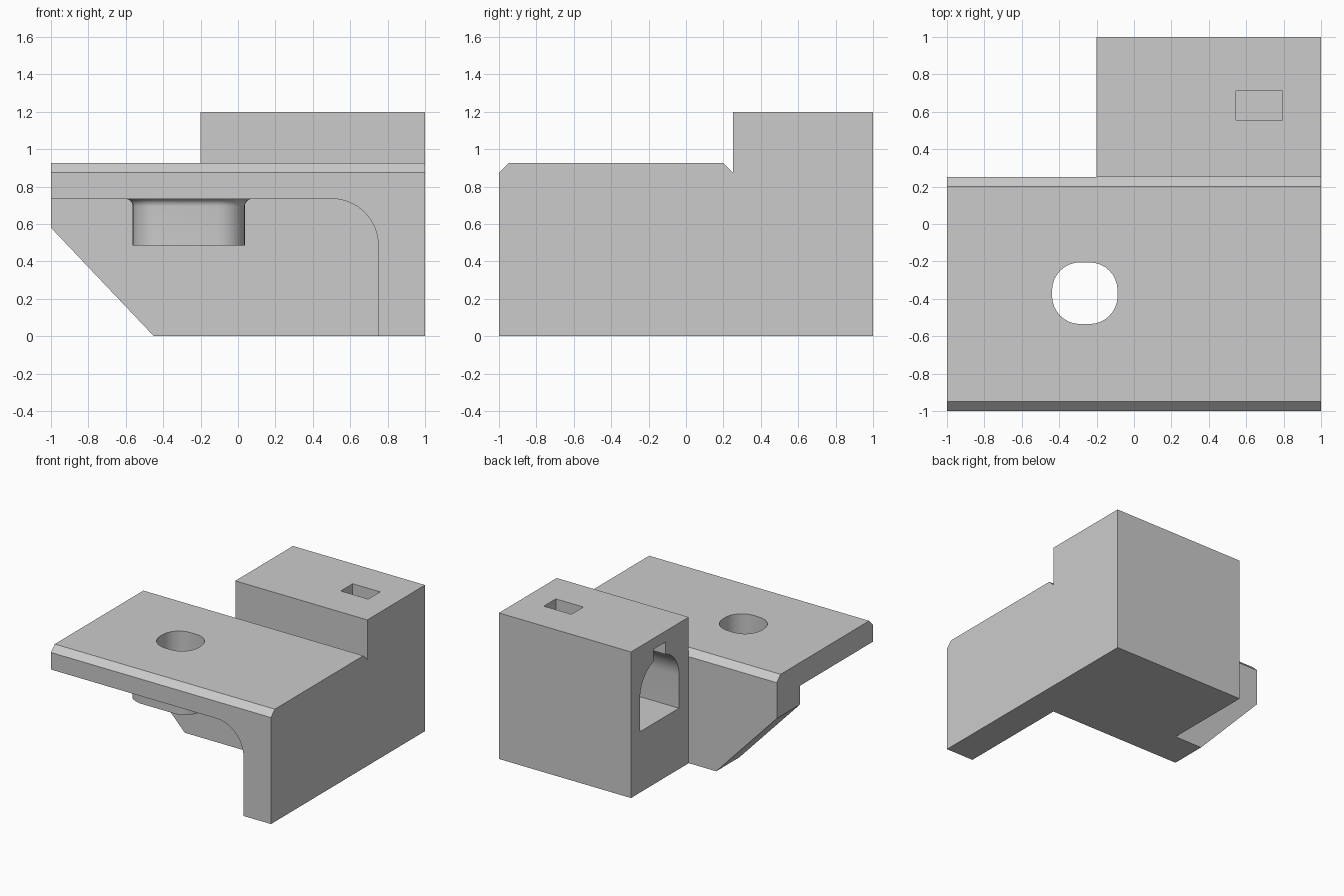
import bpy, bmesh, math
from mathutils import Vector

old = bpy.data.objects.get("Cube")
if old:
    bpy.data.objects.remove(old, do_unlink=True)

grey = bpy.data.materials.new("plain_grey")
grey.use_nodes = True
colour = (0.6, 0.6, 0.6, 1)
grey.diffuse_color = colour
grey.node_tree.nodes["Principled BSDF"].inputs["Base Color"].default_value = colour


def arc(cx, cy, r, start, end, steps=12):
    angles = [math.radians(start + (end - start) * i / steps) for i in range(steps + 1)]
    return [(cx + r * math.cos(a), cy + r * math.sin(a)) for a in angles]


def rounded_rect(cx, cy, hx, hy, r):
    corners = [(1, 1, 0), (-1, 1, 90), (-1, -1, 180), (1, -1, 270)]
    return [p for sx, sy, a in corners
            for p in arc(cx + sx * (hx - r), cy + sy * (hy - r), r, a, a + 90, 8)]


def rect(a0, b0, a1, b1):
    return [(a0, b0), (a1, b0), (a1, b1), (a0, b1)]


def loft(name, rings):
    """Closed solid through rings of 3D points."""
    bm = bmesh.new()
    loops = [[bm.verts.new(p) for p in ring] for ring in rings]
    n = len(loops[0])
    for low, high in zip(loops, loops[1:]):
        for i in range(n):
            j = (i + 1) % n
            bm.faces.new((low[i], low[j], high[j], high[i]))
    bm.faces.new(loops[0])
    bm.faces.new(loops[-1])
    bmesh.ops.recalc_face_normals(bm, faces=bm.faces)
    mesh = bpy.data.meshes.new(name)
    bm.to_mesh(mesh)
    bm.free()
    mesh.materials.append(grey)
    obj = bpy.data.objects.new(name, mesh)
    bpy.context.collection.objects.link(obj)
    return obj


def prism(name, profile, axis, start, end):
    """Extrude a 2D profile along x (y, z), y (x, z) or z (x, y)."""
    place = {"x": lambda p, d: (d, p[0], p[1]),
             "y": lambda p, d: (p[0], d, p[1]),
             "z": lambda p, d: (p[0], p[1], d)}[axis]
    return loft(name, [[Vector(place(p, d)) for p in profile] for d in (start, end)])


def combine(body, tool, operation="DIFFERENCE"):
    mod = body.modifiers.new(tool.name, "BOOLEAN")
    mod.operation, mod.object, mod.solver = operation, tool, "EXACT"
    bpy.context.view_layer.objects.active = body
    bpy.ops.object.modifier_apply(modifier=mod.name)
    bpy.data.objects.remove(tool, do_unlink=True)


# Side silhouette with chamfered plate edges and raised rear block
body = prism("bracket_body", [(-1, 0), (1, 0), (1, 1.2), (0.25, 1.2), (0.25, 0.875),
                              (0.2, 0.925), (-0.95, 0.925), (-1, 0.875)], "x", -1, 1)

# Space left of the rear block
combine(body, prism("rear_gap", rect(-1.2, -0.2, -0.2, 1.4), "y", 0.25, 1.2))

# Space under the plate, with the filleted side arm
undercut = [(-1.2, -0.2), (0.75, -0.2)] + arc(0.5, 0.485, 0.25, 0, 90, 16) + [(-1.2, 0.735)]
combine(body, prism("undercut", undercut, "y", -1.2, -0.05))

# Sloping lower corner of the rear wall
slope = [(-1.2, 0.791), (-1.2, -0.2), (-0.26, -0.2)]
combine(body, prism("slope_cut", slope, "y", -0.5, 0.25))

# Rounded square boss, flaring into the plate
rings = [(0.485, 0)]
for i in range(7):
    a = math.radians(15 * i)
    rings.append((0.695 + 0.04 * math.sin(a), 0.04 * (1 - math.cos(a))))
rings.append((0.8, 0.04))
boss = loft("boss", [[Vector((x, y, z)) for x, y in
                      rounded_rect(-0.263, -0.37, 0.3 + g, 0.3 + g, 0.15 + g)]
                     for z, g in rings])
combine(body, boss, "UNION")

# Hole through plate and boss
combine(body, prism("bolt_hole", rounded_rect(-0.263, -0.37, 0.175, 0.165, 0.15), "z", 0.3, 1.1))

# Arched pocket, key slot and top window in the rear block
arch = [(0.377, 0.5), (0.883, 0.5)] + arc(0.63, 0.77, 0.253, 0, 180, 24)
combine(body, prism("arched_pocket", arch, "x", -0.4, 0.8))
combine(body, prism("key_slot", rect(0.555, 0.9, 0.71, 1.11), "x", -0.4, 0.795))
combine(body, prism("top_window", rect(0.545, 0.555, 0.795, 0.71), "z", 0.95, 1.4))

# Crisp edges, smooth curves
bpy.ops.object.select_all(action="DESELECT")
body.select_set(True)
bpy.context.view_layer.objects.active = body
bpy.ops.object.shade_smooth_by_angle(angle=math.radians(30))
